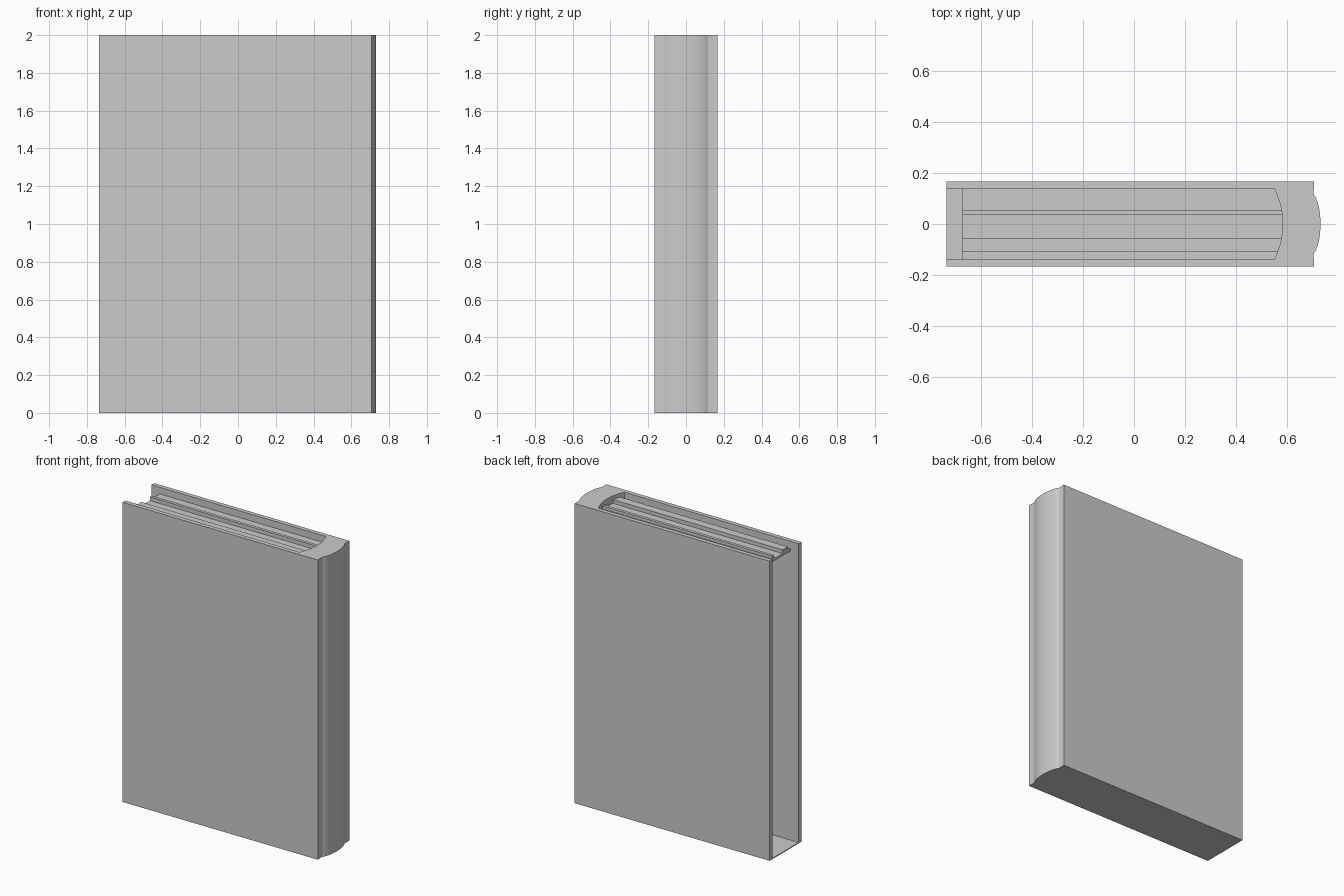
import bpy, bmesh, math
from mathutils import Vector

cube = bpy.data.objects.get("Cube")
if cube:
    bpy.data.objects.remove(cube, do_unlink=True)

grey = bpy.data.materials.new("light_grey")
grey.use_nodes = True
colour = (0.6, 0.6, 0.6, 1)
grey.diffuse_color = colour
grey.node_tree.nodes["Principled BSDF"].inputs["Base Color"].default_value = colour

LEFT, HALF, INNER, HEIGHT, FLOOR = -0.735, 0.167, 0.138, 2.0, 0.006


def prism(name, outline, offset):
    """Extrude a closed outline of 3D points along an offset."""
    bm = bmesh.new()
    face = bm.faces.new([bm.verts.new(p) for p in outline])
    ext = bmesh.ops.extrude_face_region(bm, geom=[face], use_keep_orig=True)
    moved = [g for g in ext["geom"] if isinstance(g, bmesh.types.BMVert)]
    bmesh.ops.translate(bm, verts=moved, vec=offset)
    bmesh.ops.recalc_face_normals(bm, faces=bm.faces)
    mesh = bpy.data.meshes.new(name)
    bm.to_mesh(mesh)
    bm.free()
    mesh.materials.append(grey)
    obj = bpy.data.objects.new(name, mesh)
    bpy.context.collection.objects.link(obj)
    return obj


def activate(obj):
    bpy.ops.object.select_all(action="DESELECT")
    obj.select_set(True)
    bpy.context.view_layer.objects.active = obj


# Cover: a solid block with a bulging spine between two hinge grooves
bulge = [(0.703 + 0.028 * math.cos(a) ** 1.3, 0.115 * math.sin(a))
         for a in (math.radians(d) for d in range(-80, 81, 10))]
outer = [(LEFT, -HALF), (0.706, -HALF), (0.704, -0.12), *bulge,
         (0.704, 0.12), (0.706, HALF), (LEFT, HALF)]
cover = prism("cover", [(x, y, 0) for x, y in outer], (0, 0, HEIGHT))

# Cavity between the boards, open at the top and fore edge, rounded at the spine
arc = [(0.55 + 0.033 * (1 - t * t), INNER * t) for t in (i / 8 for i in range(-8, 9))]
inner = [(LEFT - 0.1, -INNER), *arc, (LEFT - 0.1, INNER)]
cutter = prism("cavity_cutter", [(x, y, FLOOR) for x, y in inner], (0, 0, HEIGHT))
cutter.hide_render = True

activate(cover)
mod = cover.modifiers.new("cavity", "BOOLEAN")
mod.operation, mod.object, mod.solver = "DIFFERENCE", cutter, "EXACT"
bpy.ops.object.modifier_apply(modifier=mod.name)
bpy.data.objects.remove(cutter, do_unlink=True)
bpy.ops.object.shade_smooth_by_angle(angle=math.radians(25))

# Page tops: stepped bands running from the fore edge into the spine
edges = [-INNER, -0.11, -0.055, 0.035, 0.055, INNER]
levels = [1.95, 1.975, 1.95, 1.975, 1.955]
steps = [(y, z) for a, b, z in zip(edges, edges[1:], levels) for y in (a, b)]
profile = [(-INNER, 1.935), *steps, (INNER, 1.935)]
prism("page_tops", [(-0.675, y, z) for y, z in profile], (1.265, 0, 0))
